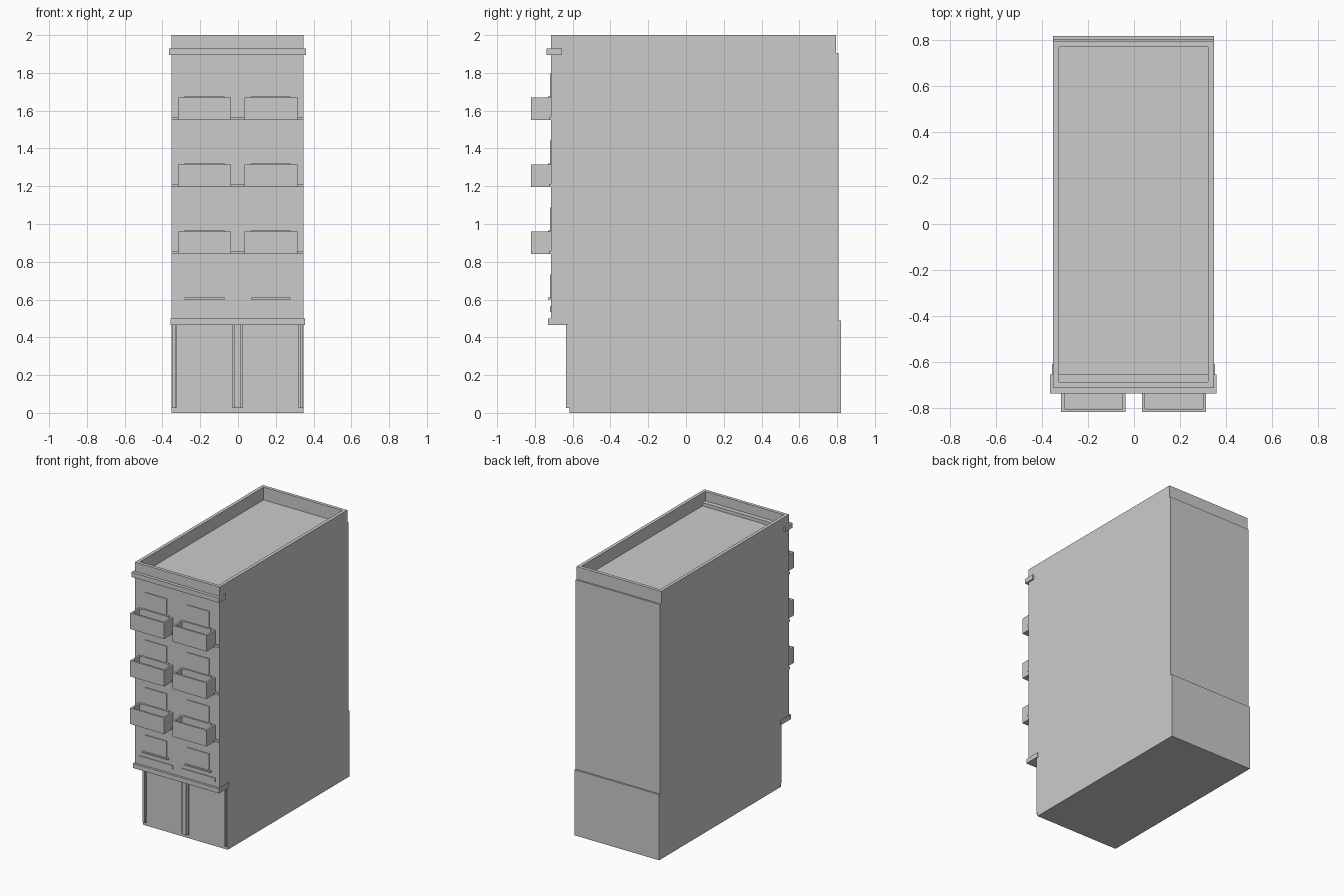
import bpy
import bmesh

cube = bpy.data.objects.get("Cube")
if cube:
    bpy.data.objects.remove(cube, do_unlink=True)

stone = bpy.data.materials.new("light_grey_stone")
stone.use_nodes = True
grey = (0.6, 0.6, 0.6, 1)
stone.diffuse_color = grey
stone.node_tree.nodes["Principled BSDF"].inputs["Base Color"].default_value = grey

LEFT, RIGHT = 0.348, -0.352
FACADE = -0.714


def finish(name, bm):
    mesh = bpy.data.meshes.new(name)
    bm.to_mesh(mesh)
    bm.free()
    mesh.materials.append(stone)
    obj = bpy.data.objects.new(name, mesh)
    bpy.context.collection.objects.link(obj)
    return obj


def box_mesh(x, y, z):
    bm = bmesh.new()
    bmesh.ops.create_cube(bm, size=1)
    for v in bm.verts:
        for i, (low, high) in enumerate((x, y, z)):
            v.co[i] = low if v.co[i] < 0 else high
    return bm


def box(name, x, y, z):
    return finish(name, box_mesh(x, y, z))


def open_box(name, x, y, z, wall, depth):
    """Box hollowed from the top: inset the top face, then sink it."""
    bm = box_mesh(x, y, z)
    bm.normal_update()
    top = max(bm.faces, key=lambda f: f.normal.z)
    bmesh.ops.inset_region(bm, faces=[top], thickness=wall)
    well = bmesh.ops.extrude_discrete_faces(bm, faces=[top])["faces"][0]
    bmesh.ops.translate(bm, verts=well.verts[:], vec=(0, 0, -depth))
    bmesh.ops.recalc_face_normals(bm, faces=bm.faces[:])
    return finish(name, bm)


# Main masses
box("ground_floor", (RIGHT, LEFT), (-0.617, 0.82), (0, 0.49))
box("upper_floors", (RIGHT, LEFT), (FACADE, 0.807), (0.48, 1.905))
open_box("roof_parapet", (RIGHT, LEFT), (FACADE, 0.795), (1.9, 2), 0.035, 0.095)

# Horizontal bands across the front
box("shop_ledge", (-0.358, 0.354), (-0.73, -0.61), (0.466, 0.5))
box("cornice", (-0.365, 0.36), (-0.738, -0.656), (1.895, 1.93))

# Ground floor pilasters, each with a raised centre strip
for name, low, high in (("right", RIGHT, -0.325), ("middle", -0.03, 0.026),
                        ("left", 0.321, LEFT)):
    inset = (high - low) * 0.22
    box(name + "_pilaster", (low, high), (-0.626, -0.61), (0.025, 0.47))
    box(name + "_pilaster_strip", (low + inset, high - inset),
        (-0.634, -0.62), (0.025, 0.47))

# Windows, sills and balconies
for floor in range(4):
    sill = 0.605 + floor * 0.355
    for side, centre in (("right", -0.177), ("left", 0.174)):
        tag = f"{side}_{floor + 1}"
        box("window_" + tag, (centre - 0.09, centre + 0.09),
            (-0.72, -0.7), (sill, sill + 0.128))
        box("window_sill_" + tag, (centre - 0.105, centre + 0.105),
            (-0.731, -0.7), (sill - 0.005, sill + 0.005))
        if floor == 0:
            box("wall_panel_" + tag, (centre - 0.14, centre + 0.14),
                (-0.72, -0.7), (0.535, 0.565))
        else:
            open_box("balcony_" + tag, (centre - 0.14, centre + 0.14),
                     (-0.82, FACADE), (sill - 0.12, sill), 0.02, 0.1)
    if floor:
        box(f"floor_band_{floor + 1}", (RIGHT, LEFT), (-0.724, -0.7),
            (sill - 0.12, sill - 0.104))
